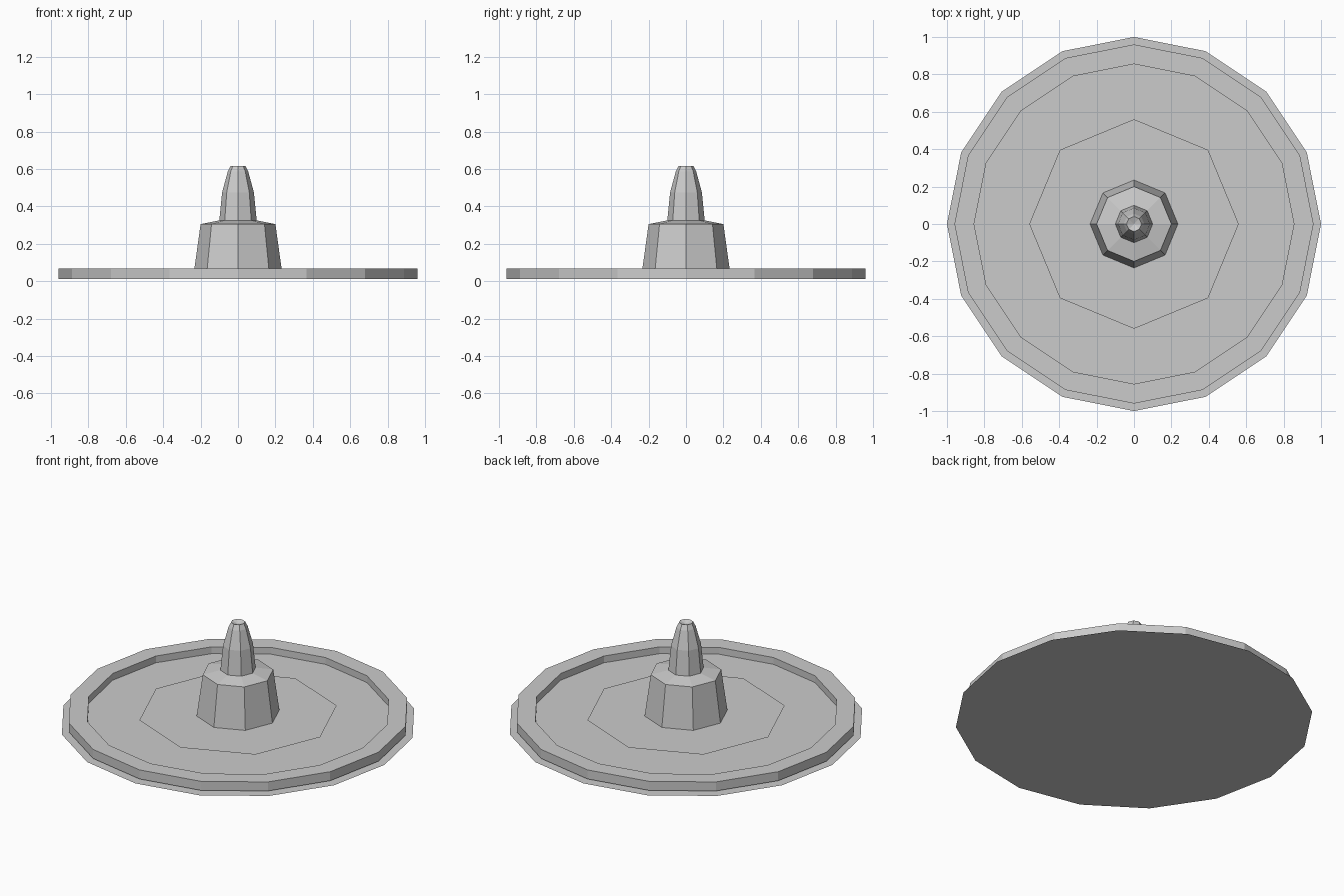
import bpy
import bmesh
from math import cos, sin, tau

old = bpy.data.objects.get("Cube")
if old:
    bpy.data.objects.remove(old, do_unlink=True)

GREY = (0.6, 0.6, 0.6, 1)
grey = bpy.data.materials.new("light grey")
grey.use_nodes = True
grey.diffuse_color = GREY
grey.node_tree.nodes["Principled BSDF"].inputs["Base Color"].default_value = GREY


def turned(name, sides, profile):
    """Turn a (radius, height) profile about z; radius 0 closes to a point."""
    bm = bmesh.new()
    rings = []
    for r, z in profile:
        count = sides if r else 1
        rings.append([bm.verts.new((r * cos(tau * i / sides), r * sin(tau * i / sides), z))
                      for i in range(count)])
    for low, high in zip(rings, rings[1:]):
        for i in range(sides):
            j = (i + 1) % sides
            corners = [low[i], low[j], high[j % len(high)], high[i % len(high)]]
            bm.faces.new(list(dict.fromkeys(corners)))
    return finish(name, bm)


def flat_plate(name, sides, radius, z):
    """A thin flat polygon facing up."""
    bm = bmesh.new()
    bm.faces.new([bm.verts.new((radius * cos(tau * i / sides), radius * sin(tau * i / sides), z))
                  for i in range(sides)])
    return finish(name, bm)


def finish(name, bm):
    mesh = bpy.data.meshes.new(name)
    bm.to_mesh(mesh)
    bm.free()
    mesh.materials.append(grey)
    obj = bpy.data.objects.new(name, mesh)
    bpy.context.collection.objects.link(obj)
    return obj


# Base: wide bottom sheet, raised rim, sunken floor and centre plate
flat_plate("bottom_sheet", 16, 1.0, 0.0)
turned("rim", 16, [(0.96, 0.012), (0.96, 0.068), (0.855, 0.068), (0.855, 0.026)])
flat_plate("floor", 16, 0.855, 0.026)
flat_plate("centre_plate", 8, 0.56, 0.053)

# Hub with a shallow sloping shoulder
turned("hub", 8, [(0.235, 0.053), (0.2, 0.305), (0.1, 0.325)])

# Rounded spike with a slightly dished tip
turned("spike", 8, [(0.1, 0.325), (0.085, 0.475), (0.055, 0.585), (0.04, 0.615), (0, 0.6)])
